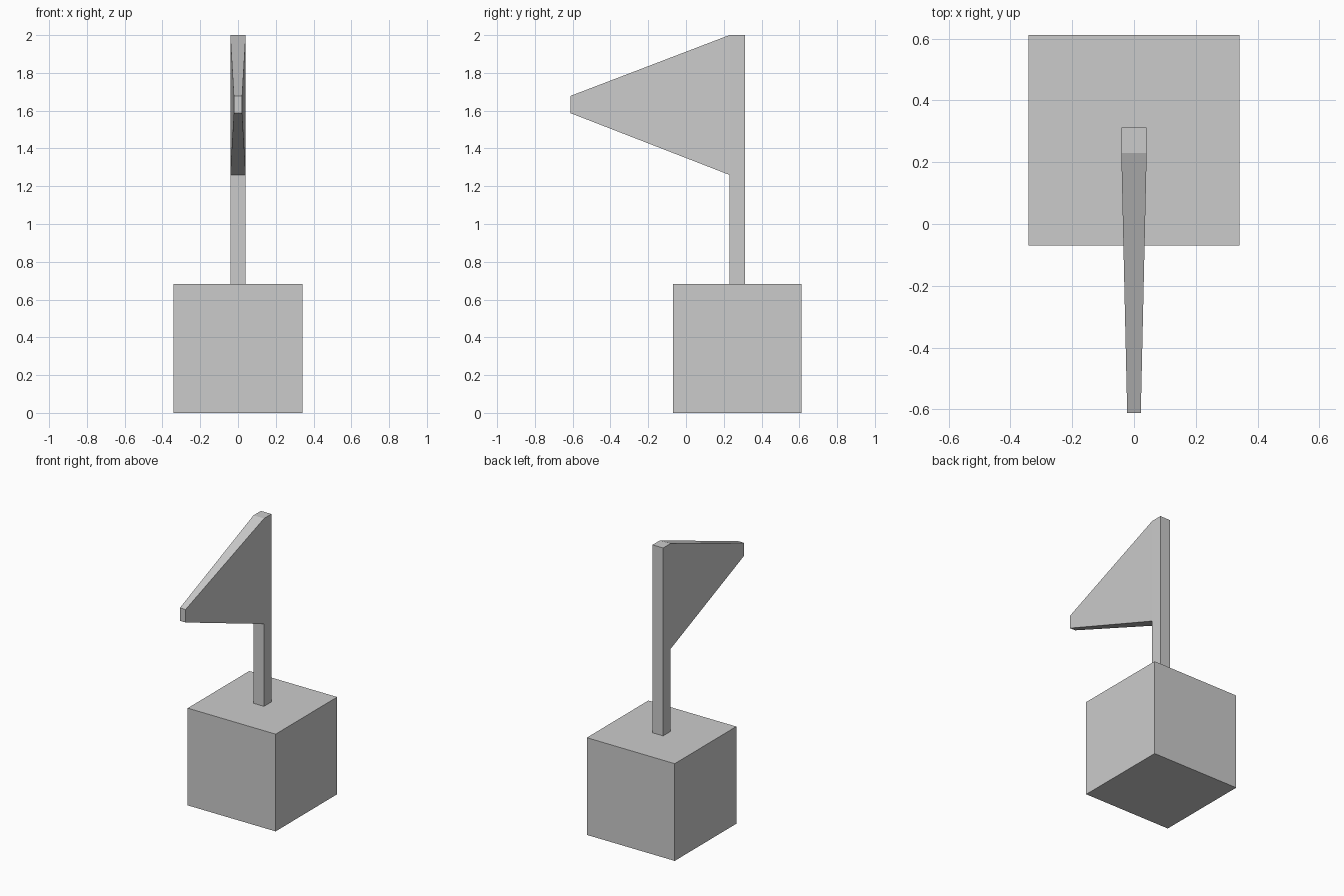
import bpy, bmesh
from mathutils import Vector, Matrix

if "Cube" in bpy.data.objects:
    bpy.data.objects.remove(bpy.data.objects["Cube"])


def box(bm, lo, hi):
    lo, hi = Vector(lo), Vector(hi)
    mat = Matrix.Translation((lo + hi) / 2) @ Matrix.Diagonal((*(hi - lo), 1))
    bmesh.ops.create_cube(bm, size=1, matrix=mat)


def finish(bm, name):
    bmesh.ops.recalc_face_normals(bm, faces=bm.faces[:])
    mesh = bpy.data.meshes.new(name)
    bm.to_mesh(mesh)
    bm.free()
    obj = bpy.data.objects.new(name, mesh)
    bpy.context.collection.objects.link(obj)
    return obj


# Cube base
bm = bmesh.new()
box(bm, (-0.341, -0.07, 0), (0.341, 0.612, 0.682))
finish(bm, "base_block")

# Square pole, cut where the flag begins
bm = bmesh.new()
box(bm, (-0.041, 0.23, 0.682), (0.041, 0.312, 2.0))
bmesh.ops.bisect_plane(bm, geom=bm.verts[:] + bm.edges[:] + bm.faces[:],
                       plane_co=(0, 0, 1.26), plane_no=(0, 0, 1))

# Flag: upper front face drawn out and tapered to a blunt tip
bm.normal_update()
front = next(f for f in bm.faces
             if f.normal.y < -0.9 and f.calc_center_median().z > 1.26)
tip = bmesh.ops.extrude_discrete_faces(bm, faces=[front])["faces"][0]
for v in tip.verts:
    v.co = (0.022 if v.co.x > 0 else -0.022, -0.612,
            1.678 if v.co.z > 1.6 else 1.587)
finish(bm, "pole_and_flag")
